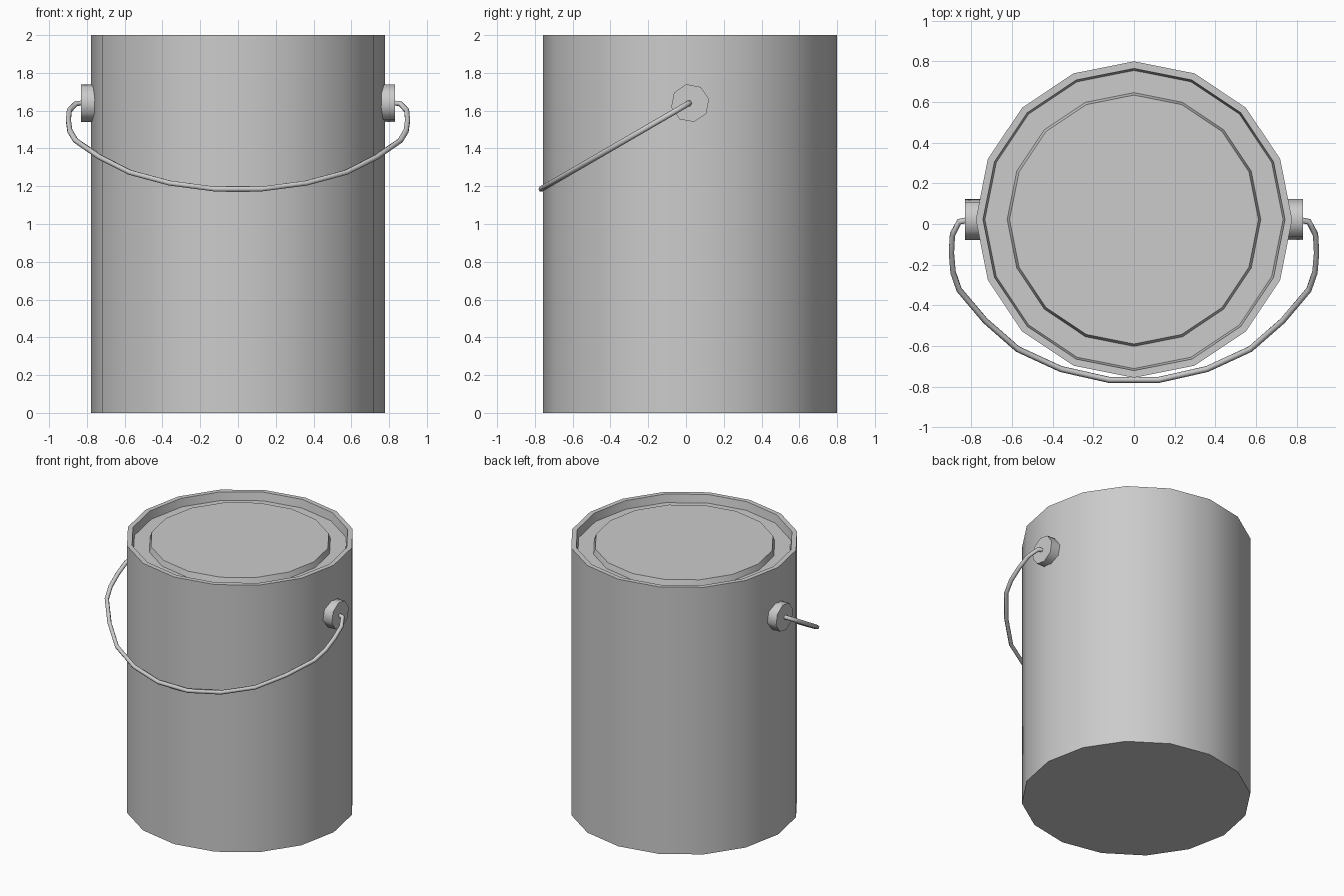
import bpy, math
from mathutils import Vector

if "Cube" in bpy.data.objects:
    bpy.data.objects.remove(bpy.data.objects["Cube"])

CY = 0.022   # can axis sits slightly behind the origin
PIN_Z = 1.64


def lathe(name, profile, sides, turn=0.0, angle=35):
    """Revolve (radius, z) points about z; radius 0 closes to an n-gon."""
    verts, faces = [], []
    for r, z in profile:
        for i in range(sides):
            a = turn + 2 * math.pi * i / sides
            verts.append((r * math.cos(a), r * math.sin(a), z))
    for k in range(len(profile) - 1):
        for i in range(sides):
            j = (i + 1) % sides
            faces.append((k * sides + i, k * sides + j,
                          (k + 1) * sides + j, (k + 1) * sides + i))
    last = (len(profile) - 1) * sides
    if name == "can_body":
        faces.append(tuple(reversed(range(sides))))
    else:
        faces.append(tuple(range(last, last + sides)))
    mesh = bpy.data.meshes.new(name)
    mesh.from_pydata(verts, [], faces)
    obj = bpy.data.objects.new(name, mesh)
    bpy.context.collection.objects.link(obj)
    smooth(obj, angle)
    return obj


def smooth(obj, angle):
    bpy.ops.object.select_all(action='DESELECT')
    obj.select_set(True)
    bpy.context.view_layer.objects.active = obj
    bpy.ops.object.shade_smooth_by_angle(angle=math.radians(angle))


# Can wall with a flat rim and the short inner lip
body = lathe("can_body", [(0.778, 0), (0.778, 2), (0.743, 2), (0.733, 1.94)], 16)
body.location.y = CY

# Pressed lid: sunken ring with a raised centre disc
lid = lathe("lid", [(0.733, 1.94), (0.624, 1.94), (0.612, 1.98)], 16)
lid.location.y = CY

# Handle mounts on both sides
for side, label in ((1, "right"), (-1, "left")):
    pin = lathe("handle_mount_" + label, [(0.102, 0), (0.102, 0.09)], 8,
                math.radians(12), 50)
    pin.rotation_euler.y = side * math.pi / 2
    pin.location = (side * 0.742, CY, PIN_Z)

# Wire handle: half path in x and distance along the tilted plane, mirrored
half = [(0.80, 0.0), (0.86, 0.012), (0.893, 0.085), (0.898, 0.19), (0.89, 0.30),
        (0.86, 0.40), (0.732, 0.575), (0.572, 0.737), (0.36, 0.85), (0.122, 0.912)]
path = half + [(-x, d) for x, d in reversed(half)]
tilt = Vector((0, -0.865, -0.502))
start = Vector((0, CY, PIN_Z + 0.003))
curve = bpy.data.curves.new("wire_handle", 'CURVE')
curve.dimensions = '3D'
curve.bevel_depth = 0.015
curve.bevel_resolution = 1
curve.use_fill_caps = True
spline = curve.splines.new('POLY')
spline.points.add(len(path) - 1)
for p, (x, d) in zip(spline.points, path):
    p.co = (*(start + tilt * d + Vector((x, 0, 0))), 1)
handle = bpy.data.objects.new("wire_handle", curve)
bpy.context.collection.objects.link(handle)
bpy.ops.object.select_all(action='DESELECT')
handle.select_set(True)
bpy.context.view_layer.objects.active = handle
bpy.ops.object.convert(target='MESH')
smooth(bpy.context.view_layer.objects.active, 65)
